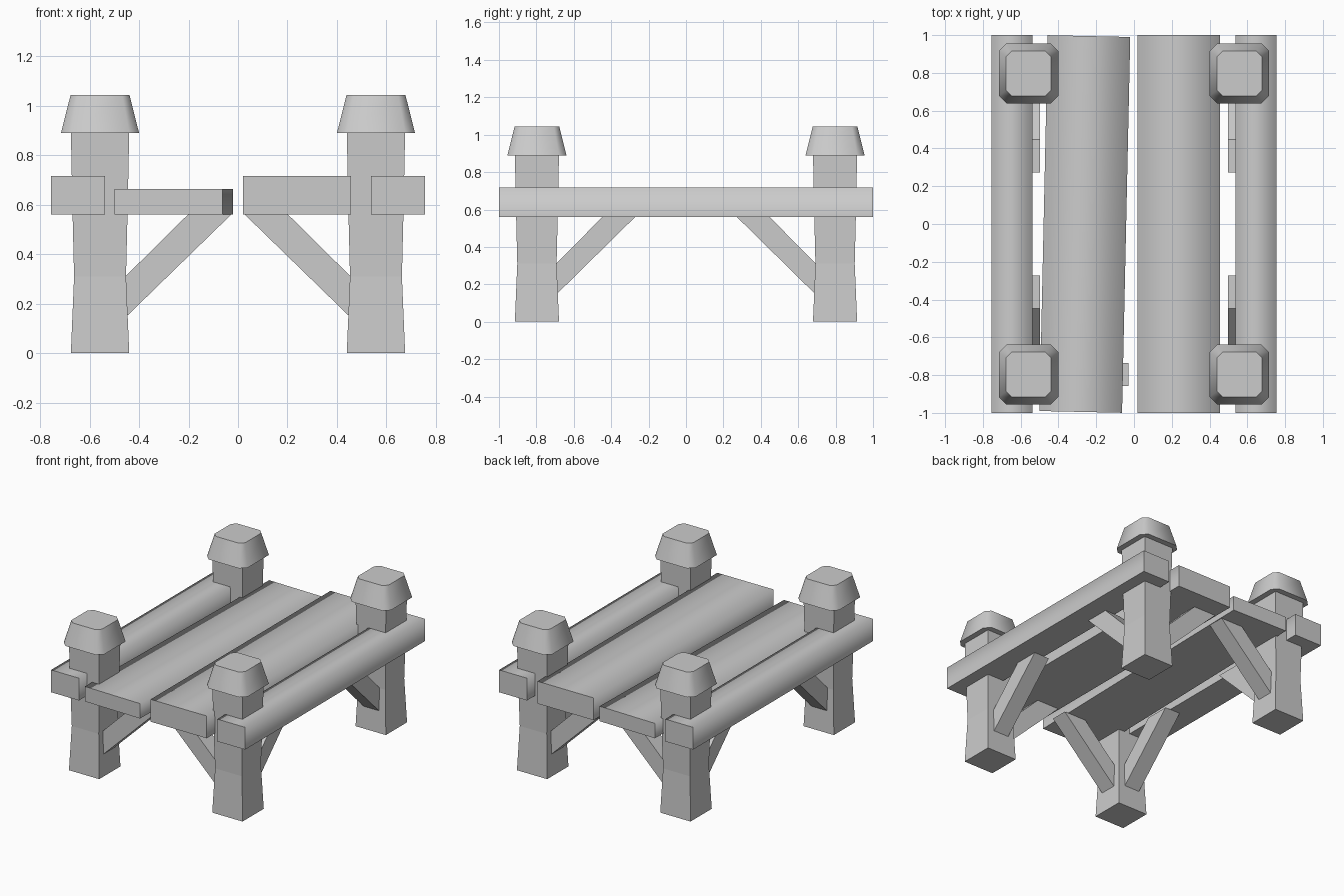
import bpy, bmesh, math

if "Cube" in bpy.data.objects:
    bpy.data.objects.remove(bpy.data.objects["Cube"])

PX, PY = 0.558, 0.797   # post centres
FLOOR = 0.56            # underside of deck


def finish(name, bm, loc=(0, 0, 0), rot_z=0.0):
    bmesh.ops.recalc_face_normals(bm, faces=bm.faces[:])
    me = bpy.data.meshes.new(name)
    bm.to_mesh(me)
    bm.free()
    ob = bpy.data.objects.new(name, me)
    ob.location = loc
    ob.rotation_euler.z = rot_z
    bpy.context.collection.objects.link(ob)
    return ob


def loft(name, loops, loc, smooth=False):
    """Skin a stack of closed point loops and cap both ends."""
    bm = bmesh.new()
    rings = [[bm.verts.new(p) for p in loop] for loop in loops]
    n = len(rings[0])
    for a, b in zip(rings, rings[1:]):
        for i in range(n):
            j = (i + 1) % n
            f = bm.faces.new((a[i], a[j], b[j], b[i]))
            f.smooth = smooth
    for ring in (rings[0], rings[-1]):
        f = bm.faces.new(ring)
        for e in f.edges:
            e.smooth = False
    return finish(name, bm, loc)


def square(h, z):
    return [(-h, -h, z), (h, -h, z), (h, h, z), (-h, h, z)]


def chamfered(h, c, z):
    k = h - c
    return [(-k, -h, z), (k, -h, z), (h, -k, z), (h, k, z),
            (k, h, z), (-k, h, z), (-h, k, z), (-h, -k, z)]


def beam(name, width, height, length, x, rot_z=0.0):
    """Long plank: soft upper edges, crisp ends and underside."""
    bm = bmesh.new()
    bmesh.ops.create_cube(bm, size=1)
    bmesh.ops.scale(bm, vec=(width, length, height), verts=bm.verts[:])
    for f in bm.faces:
        end = abs(f.normal.y) > 0.9
        f.smooth = not end
        if end or f.normal.z < -0.9:
            for e in f.edges:
                e.smooth = False
    return finish(name, bm, (x, 0, FLOOR + height / 2), rot_z)


def brace(name, profile, sx, sy, along_x):
    """Diagonal strut extruded from a side profile (distance from post, z)."""
    bm = bmesh.new()
    w = 0.06
    sides = []
    for s in (-w, w):
        pts = [((-sx * d, s, z) if along_x else (s, -sy * d, z)) for d, z in profile]
        sides.append([bm.verts.new(p) for p in pts])
    a, b = sides
    bm.faces.new(a)
    bm.faces.new(b)
    for i in range(len(a)):
        j = (i + 1) % len(a)
        bm.faces.new((a[i], a[j], b[j], b[i]))
    return finish(name, bm, (sx * PX, sy * PY, 0))


# Posts with waists, caps and two braces each
X_BRACE = [(0.09, 0.132), (0.53, FLOOR), (0.355, FLOOR), (0.09, 0.298)]
Y_BRACE = [(0.09, 0.132), (0.525, FLOOR), (0.35, FLOOR), (0.09, 0.298)]
for sx, side in ((-1, "left"), (1, "right")):
    for sy, end in ((-1, "front"), (1, "back")):
        tag = f"{end}_{side}"
        at = (sx * PX, sy * PY, 0)
        loft("post_" + tag, [square(0.118, 0), square(0.105, 0.31),
                             square(0.112, 0.6), square(0.118, 0.9)], at)
        loft("post_cap_" + tag, [chamfered(0.158, 0.04, 0.89),
                                 chamfered(0.119, 0.03, 1.045)], at, smooth=True)
        brace("cross_brace_" + tag, X_BRACE, sx, sy, True)
        brace("long_brace_" + tag, Y_BRACE, sx, sy, False)
    # Outer rail
    beam("rail_" + side, 0.217, 0.157, 2.0, sx * 0.647)

# Deck planks, the left one thinner and set slightly askew
beam("deck_plank_right", 0.437, 0.157, 2.0, 0.238)
beam("deck_plank_left", 0.437, 0.105, 1.99, -0.26, math.radians(-1.25))
